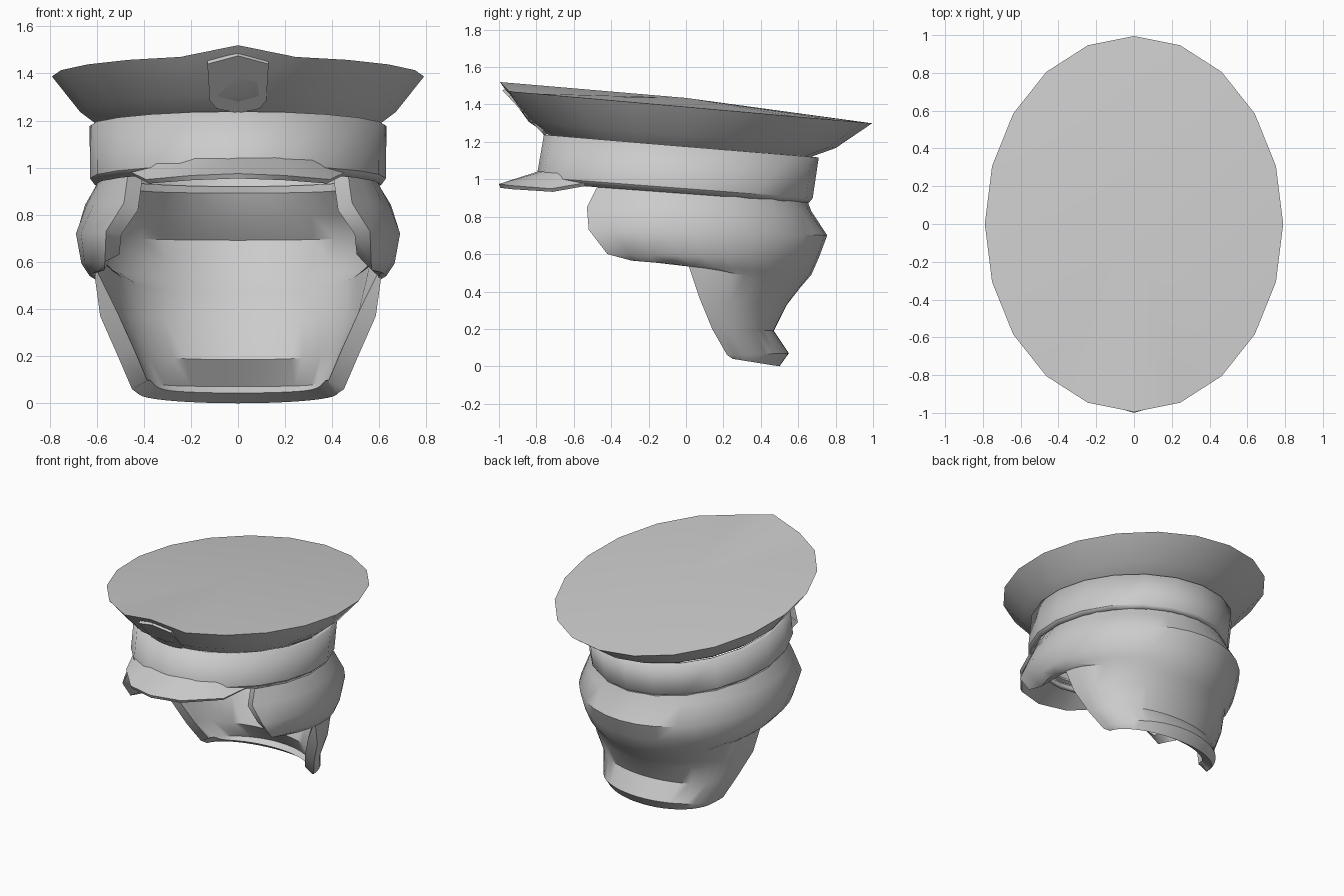
import bpy, math
from math import sin, cos, pi

old = bpy.data.objects.get("Cube")
if old:
    bpy.data.objects.remove(old, do_unlink=True)

grey = bpy.data.materials.new("plain grey")
grey.use_nodes = True
grey.diffuse_color = (0.6, 0.6, 0.6, 1)
grey.node_tree.nodes["Principled BSDF"].inputs["Base Color"].default_value = (0.6, 0.6, 0.6, 1)


def make(name, verts, faces, thickness=0, angle=35):
    mesh = bpy.data.meshes.new(name)
    mesh.from_pydata(verts, [], faces)
    mesh.materials.append(grey)
    obj = bpy.data.objects.new(name, mesh)
    bpy.context.collection.objects.link(obj)
    bpy.ops.object.select_all(action='DESELECT')
    bpy.context.view_layer.objects.active = obj
    obj.select_set(True)
    if thickness:
        mod = obj.modifiers.new("thickness", 'SOLIDIFY')
        mod.thickness = thickness
        mod.offset = -1
        bpy.ops.object.modifier_apply(modifier=mod.name)
    bpy.ops.object.shade_smooth_by_angle(angle=math.radians(angle))
    return obj


def strips(rows, cols, closed=False):
    """Quads between successive rows of points."""
    return [(r * cols + c, r * cols + (c + 1) % cols,
             (r + 1) * cols + (c + 1) % cols, (r + 1) * cols + c)
            for r in range(rows - 1) for c in range(cols if closed else cols - 1)]


SIDES = 20


def ring(cy, rx, ry, z, slope):
    """Tilted ellipse, clockwise from the front so faces below it point out."""
    pts = []
    for i in range(SIDES):
        a = -2 * pi * i / SIDES
        y = cy - ry * cos(a)
        pts.append((rx * sin(a), y, z - slope * y))
    return pts


# Flared crown with a slightly raised centre and a peaked front
rim = ring(0.0, 0.79, 0.995, 1.387, 0.088)
rim[0] = (0, -0.995, 1.52)
crown = rim + ring(-0.02, 0.67, 0.82, 1.235, 0.085) + ring(-0.03, 0.585, 0.69, 1.17, 0.08)
faces = [f[::-1] for f in strips(3, SIDES, True)]
crown.append((0, 0, 1.435))
faces += [(i, (i + 1) % SIDES, len(crown) - 1) for i in range(SIDES)]
faces = [f[::-1] for f in faces]
faces[-SIDES:] = [f[::-1] for f in faces[-SIDES:]]
for k in range(SIDES):
    faces[-1 - k] = faces[-1 - k][::-1]
make("crown", crown, faces)

# Head band
band = ring(-0.025, 0.6, 0.705, 1.175, 0.08) + ring(-0.06, 0.6, 0.71, 0.96, 0.075) \
    + ring(-0.06, 0.585, 0.695, 0.942, 0.075)
make("band", band, [f for f in strips(3, SIDES, True)][:], 0)
bpy.context.object.data.flip_normals()
mod = bpy.context.object.modifiers.new("thickness", 'SOLIDIFY')
mod.thickness, mod.offset = 0.03, -1


def mirrored(half):
    """Centre point first; returns the whole right-to-left run."""
    return [(-x, y, z) for x, y, z in half[:0:-1]] + half


# Visor: inner arc on the band, outer arc drooping at the corners
inner = mirrored([(0, -0.75, 1.055), (0.18, -0.73, 1.052), (0.33, -0.65, 1.042), (0.475, -0.46, 1.0)])
outer = mirrored([(0, -1.0, 0.975), (0.2, -0.94, 0.967), (0.39, -0.72, 0.95), (0.485, -0.46, 0.995)])
make("visor", outer + inner, strips(2, len(inner)), 0.022)

# Shield badge lying on the front flare
shield = mirrored([(0, 0, 1.475), (0.13, 0, 1.44), (0.12, 0, 1.285), (0.09, 0, 1.25), (0, 0, 1.232)])
shield = shield[1:]
shield = [(x, -0.755 - 0.93 * (z - 1.232), z) for x, _, z in shield]
make("badge", shield, [tuple(range(len(shield)))[::-1]], 0.035)

# Hair shell, rows from the band down to the nape:
# centre y, half width, back y, back z, front y, front z
hair_rows = [
    (-0.05, 0.58, 0.635, 0.92, -0.46, 0.99),
    (-0.05, 0.65, 0.67, 0.83, -0.53, 0.85),
    (-0.05, 0.69, 0.755, 0.70, -0.52, 0.73),
    (-0.03, 0.665, 0.71, 0.58, -0.42, 0.60),
    (0.0, 0.63, 0.67, 0.49, -0.29, 0.565),
    (0.0, 0.61, 0.61, 0.42, 0.01, 0.55),
    (0.07, 0.585, 0.54, 0.33, 0.07, 0.37),
    (0.14, 0.51, 0.47, 0.19, 0.14, 0.20),
    (0.22, 0.45, 0.55, 0.07, 0.22, 0.06),
    (0.25, 0.42, 0.50, 0.0, 0.25, 0.04),
]
COLS = 25
hair = []
for cy, w, yb, zb, yf, zf in hair_rows:
    end = math.acos((yf - cy) / (yb - cy))
    for c in range(COLS):
        a = end * (2 * c / (COLS - 1) - 1)
        y = cy + (yb - cy) * cos(a)
        t = (yb - y) / (yb - yf)
        hair.append((w * sin(a), y, zb + (zf - zb) * t))
make("hair", hair, strips(len(hair_rows), COLS), 0.075, 45)
